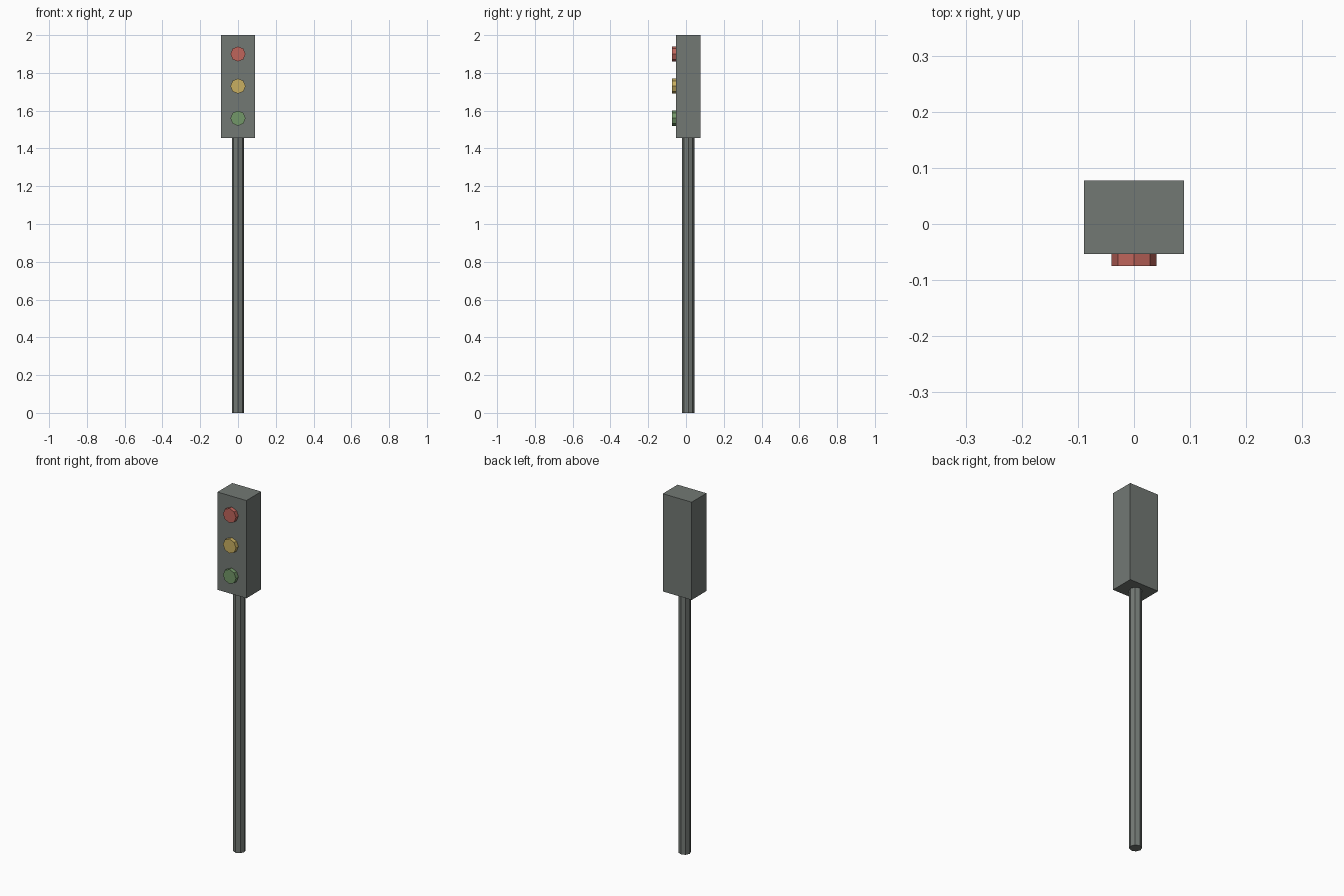
import bpy
from math import pi

cube = bpy.data.objects.get("Cube")
if cube:
    bpy.data.objects.remove(cube, do_unlink=True)


def material(name, rgb):
    mat = bpy.data.materials.new(name)
    mat.use_nodes = True
    mat.diffuse_color = (*rgb, 1)
    mat.node_tree.nodes["Principled BSDF"].inputs["Base Color"].default_value = (*rgb, 1)
    return mat


def finish(name, mat):
    obj = bpy.context.object
    obj.name = obj.data.name = name
    obj.data.materials.append(mat)
    return obj


def cylinder(name, mat, radius, depth, location, rotation=(0, 0, 0)):
    bpy.ops.mesh.primitive_cylinder_add(vertices=8, radius=radius, depth=depth,
                                        location=location, rotation=rotation)
    return finish(name, mat)


grey = material("grey metal", (0.17, 0.19, 0.175))
lamps = {
    "red": (material("red lens", (0.52, 0.13, 0.105)), 1.9),
    "yellow": (material("yellow lens", (0.58, 0.43, 0.12)), 1.73),
    "green": (material("green lens", (0.17, 0.31, 0.14)), 1.56),
}

# Support pole, standing on the ground and reaching the housing
centre_y = 0.012
pole_top = 1.46
cylinder("pole", grey, 0.032, pole_top, (0, centre_y, pole_top / 2))

# Signal housing
bpy.ops.mesh.primitive_cube_add(size=1, location=(0, centre_y, 1.7275))
housing = finish("signal_housing", grey)
housing.scale = (0.178, 0.131, 0.545)

# Three lenses projecting from the front of the housing
for colour, (mat, height) in lamps.items():
    cylinder(colour + "_lens", mat, 0.04, 0.035, (0, -0.0575, height), (pi / 2, 0, 0))
